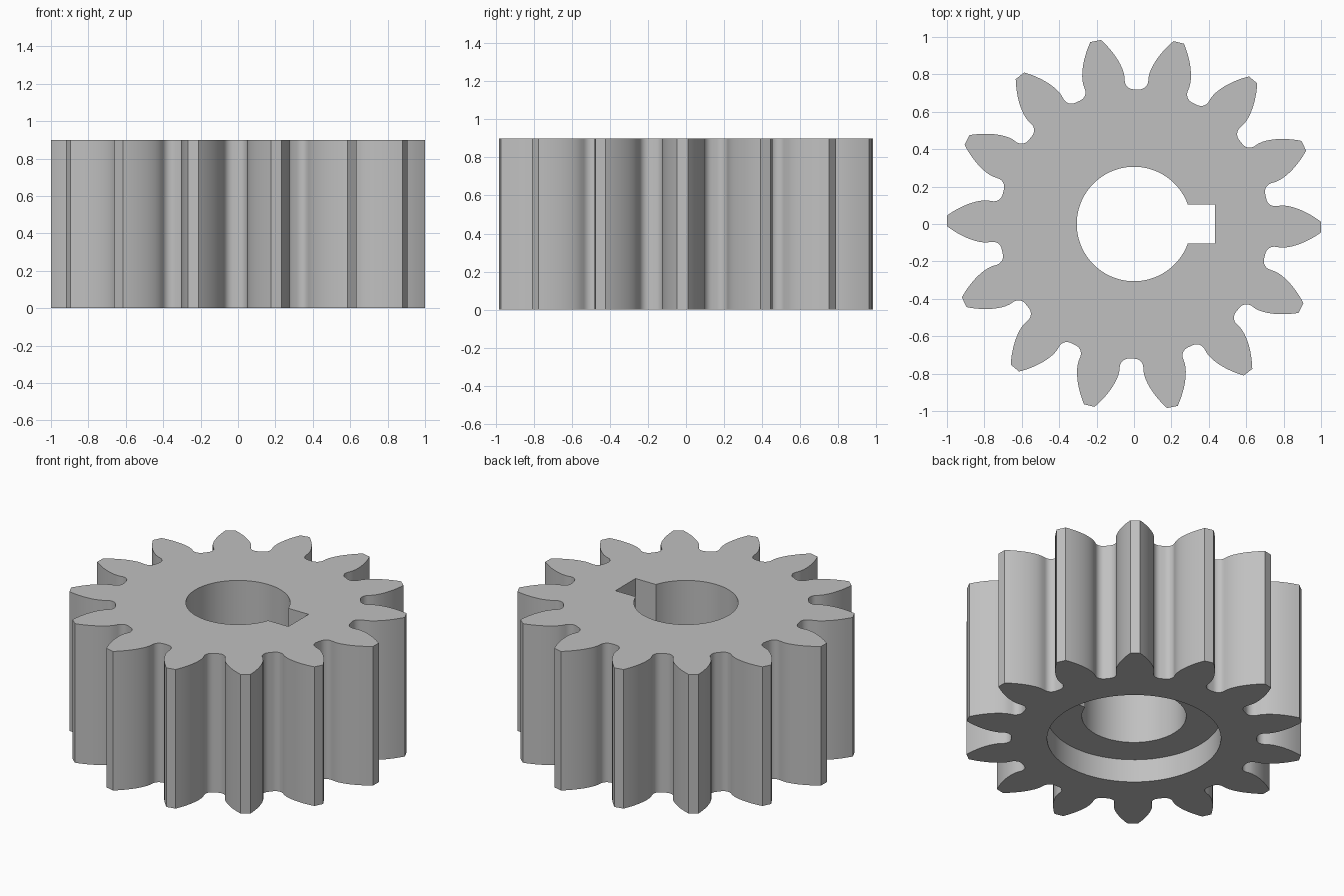
import bpy, bmesh
from math import sin, cos, tan, acos, asin, sqrt, pi, radians

TEETH = 14
HEIGHT = 0.9
TIP_R, PITCH_R, ROOT_R = 1.0, 0.875, 0.72
FILLET = 0.048
BORE_R, RECESS_R, RECESS_DEPTH = 0.306, 0.51, 0.15
TURN = radians(-1.0)

cube = bpy.data.objects.get("Cube")
if cube:
    bpy.data.objects.remove(cube, do_unlink=True)

steel = bpy.data.materials.new("grey_steel")
steel.use_nodes = True
GREY = (0.53, 0.53, 0.53, 1)
steel.diffuse_color = GREY
steel.node_tree.nodes["Principled BSDF"].inputs["Base Color"].default_value = GREY


def prism(name, outline, z0, z1):
    """Extrude a closed xy outline between two heights."""
    bm = bmesh.new()
    face = bm.faces.new([bm.verts.new((x, y, z0)) for x, y in outline])
    top = bmesh.ops.extrude_face_region(bm, geom=[face])["geom"]
    for v in top:
        if isinstance(v, bmesh.types.BMVert):
            v.co.z = z1
    bmesh.ops.recalc_face_normals(bm, faces=bm.faces)
    mesh = bpy.data.meshes.new(name)
    bm.to_mesh(mesh)
    bm.free()
    mesh.materials.append(steel)
    obj = bpy.data.objects.new(name, mesh)
    bpy.context.collection.objects.link(obj)
    return obj


def circle(r, n=96):
    return [(r * cos(2 * pi * i / n), r * sin(2 * pi * i / n)) for i in range(n)]


def half_tooth():
    """Angle and radius along one flank, from tip corner to root."""
    pressure = radians(25)
    base_r = PITCH_R * cos(pressure)
    base_angle = pi / (2 * TEETH) + tan(pressure) - pressure
    pts = []
    # involute flank
    steps = 10
    for i in range(steps + 1):
        r = TIP_R + (base_r - TIP_R) * i / steps
        a = acos(min(1, base_r / r))
        pts.append((base_angle - (tan(a) - a), r))
    # root fillet, tangent to the radial line and the root circle
    centre_r = ROOT_R + FILLET
    offset = asin(FILLET / centre_r)
    for i in range(9):
        t = pi / 2 * i / 8
        x = centre_r - FILLET * sin(t)
        y = -FILLET * cos(t)
        pts.append((base_angle + offset + asin(y / sqrt(x * x + y * y)), sqrt(x * x + y * y)))
    return pts


# toothed body: mirrored flanks repeated around the axis
flank = half_tooth()
tooth = [(-a, r) for a, r in reversed(flank)] + flank
outline = []
for k in range(TEETH):
    c = TURN + 2 * pi * k / TEETH
    outline += [(r * cos(c + a), r * sin(c + a)) for a, r in tooth]
gear = prism("gear_body", outline, 0, HEIGHT)

# bore, keyway slot and recess in the underside
cutters = [
    prism("bore_cutter", circle(BORE_R), -0.1, HEIGHT + 0.1),
    prism("keyway_cutter", [(0, -0.103), (0.433, -0.103), (0.433, 0.103), (0, 0.103)],
          -0.2, HEIGHT + 0.2),
    prism("recess_cutter", circle(RECESS_R), -0.3, RECESS_DEPTH),
]
bpy.ops.object.select_all(action="DESELECT")
bpy.context.view_layer.objects.active = gear
gear.select_set(True)
for cutter in cutters:
    cutter.hide_render = True
    mod = gear.modifiers.new("cut", "BOOLEAN")
    mod.operation = "DIFFERENCE"
    mod.solver = "EXACT"
    mod.object = cutter
    bpy.ops.object.modifier_apply(modifier=mod.name)
    bpy.data.objects.remove(cutter, do_unlink=True)

bpy.ops.object.shade_smooth_by_angle(angle=radians(30))
